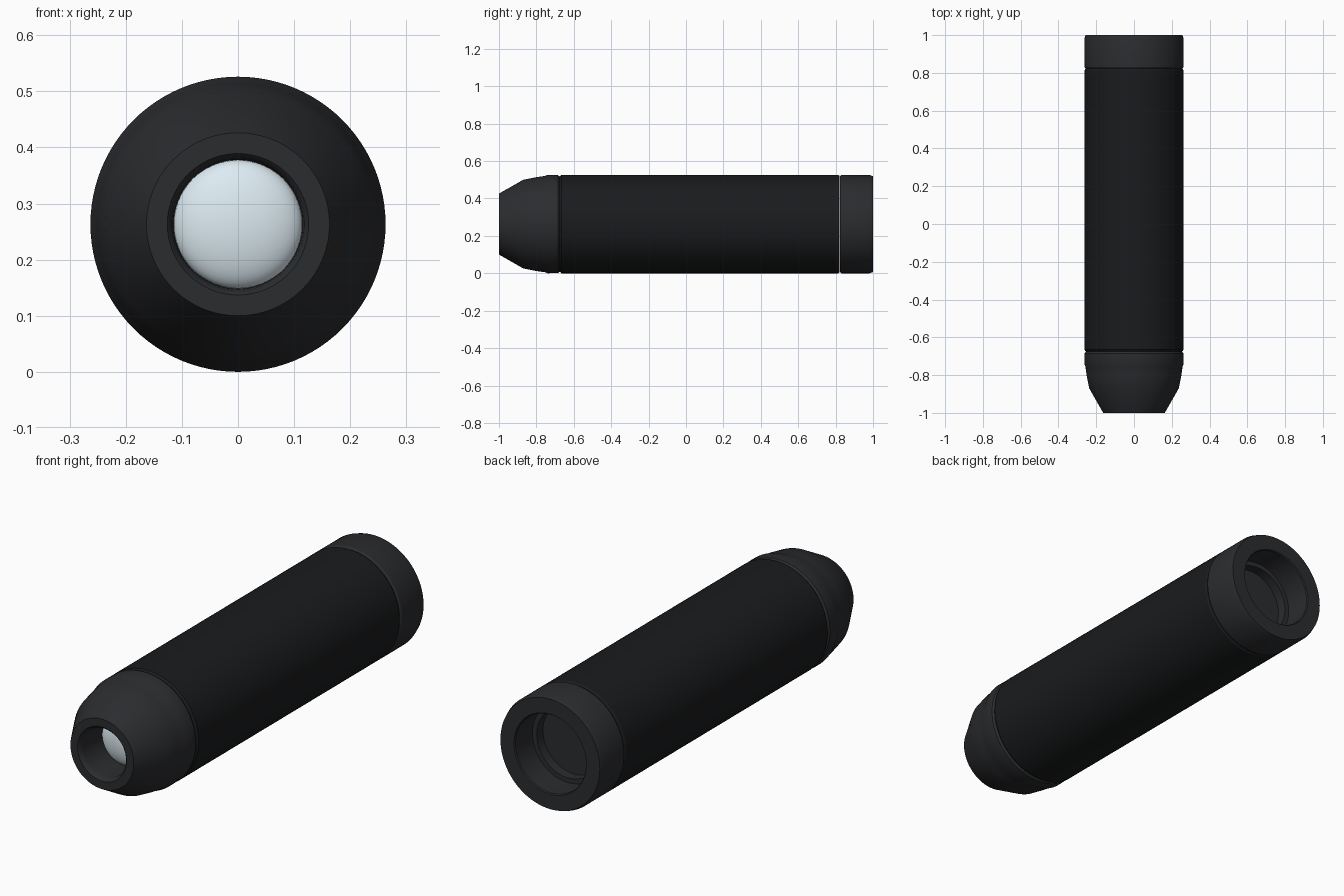
import bpy, bmesh, math

if "Cube" in bpy.data.objects:
    bpy.data.objects.remove(bpy.data.objects["Cube"])

AXIS_Z = 0.263
SEGMENTS = 96


def material(name, rgb):
    m = bpy.data.materials.new(name)
    m.diffuse_color = (*rgb, 1)
    m.use_nodes = True
    m.node_tree.nodes["Principled BSDF"].inputs["Base Color"].default_value = m.diffuse_color
    return m


def lathe(name, profile, mat, angle=25):
    """Revolve (radius, y) points around the long y axis."""
    bm = bmesh.new()
    verts = [bm.verts.new((r, y, 0)) for r, y in profile]
    edges = [bm.edges.new(p) for p in zip(verts, verts[1:])]
    bmesh.ops.spin(bm, geom=verts + edges, cent=(0, 0, 0), axis=(0, 1, 0),
                   angle=2 * math.pi, steps=SEGMENTS, use_duplicate=False)
    bmesh.ops.remove_doubles(bm, verts=bm.verts, dist=1e-5)
    bmesh.ops.recalc_face_normals(bm, faces=bm.faces)
    mesh = bpy.data.meshes.new(name)
    bm.to_mesh(mesh)
    bm.free()
    ob = bpy.data.objects.new(name, mesh)
    bpy.context.collection.objects.link(ob)
    ob.location.z = AXIS_Z
    mesh.materials.append(mat)
    bpy.ops.object.select_all(action='DESELECT')
    ob.select_set(True)
    bpy.context.view_layer.objects.active = ob
    bpy.ops.object.shade_smooth_by_angle(angle=math.radians(angle))
    return ob


black = material("grip_black", (0.010, 0.011, 0.012))
charcoal = material("cap_charcoal", (0.024, 0.025, 0.028))
glass = material("lens_glass", (0.72, 0.83, 0.89))

# Long barrel with small chamfers at both ends
lathe("barrel", [(0, -0.675), (0.255, -0.675), (0.263, -0.665),
                 (0.263, 0.812), (0.257, 0.822), (0, 0.822)], black)

# Tapered nose with collar and open mouth
lathe("nose", [(0, -0.673), (0.252, -0.673), (0.262, -0.685), (0.263, -0.74),
               (0.257, -0.755), (0.251, -0.80), (0.237, -0.87),
               (0.163, -1.0), (0.126, -1.0), (0.118, -0.992),
               (0.115, -0.975), (0.115, -0.80), (0, -0.80)], charcoal, 35)

# Domed lens set back inside the mouth
dome = [(0.1145 * math.sin(t), -0.83 - 0.045 * math.cos(t))
        for t in (i * math.pi / 24 for i in range(13))]
lathe("lens", dome + [(0.1145, -0.81), (0, -0.81)], glass, 50)

# Tail cap with a stepped socket
lathe("tail_cap", [(0.150, 0.823), (0.257, 0.823), (0.263, 0.832),
                   (0.263, 0.98), (0.256, 1.0), (0.186, 1.0),
                   (0.182, 0.995), (0.182, 0.87), (0.160, 0.87),
                   (0.160, 0.824), (0, 0.824)], charcoal)
